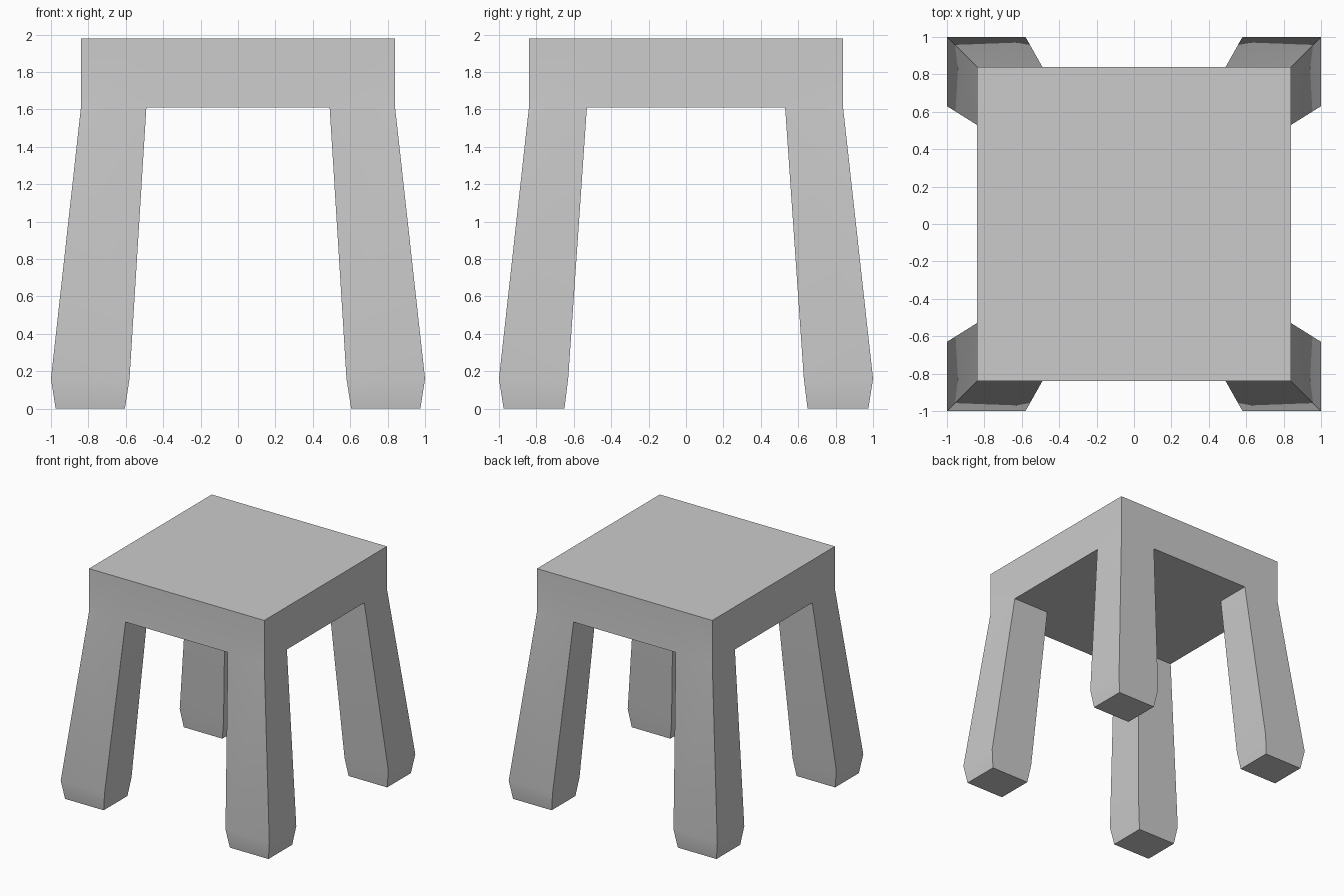
import bpy
import bmesh

if "Cube" in bpy.data.objects:
    bpy.data.objects.remove(bpy.data.objects["Cube"])

SEAT_TOP, SEAT_BOTTOM = 1.98, 1.61
# Leg rings going down: z, inner x, inner y, outer half-width
TOP_RING = (SEAT_BOTTOM, 0.49, 0.53, 0.84)
LEG_RINGS = [(0.16, 0.58, 0.63, 1.00), (0.0, 0.605, 0.65, 0.975)]


def ring_corners(ring, sx, sy):
    """Four corners of one leg's cross-section, in the quadrant (sx, sy)."""
    z, ix, iy, out = ring
    return [(sx * x, sy * y, z) for x, y in ((ix, iy), (out, iy), (out, out), (ix, out))]


bm = bmesh.new()

# Seat slab: a 3 x 3 grid of cells, whose corner cells carry the legs
_, ix, iy, out = TOP_RING
xs, ys = (-out, -ix, ix, out), (-out, -iy, iy, out)
layers = [[[bm.verts.new((x, y, z)) for x in xs] for y in ys]
          for z in (SEAT_BOTTOM, SEAT_TOP)]
low, high = layers
for j in range(3):
    for i in range(3):
        for g in layers:
            if g is high or i == 1 or j == 1:
                bm.faces.new((g[j][i], g[j][i + 1], g[j + 1][i + 1], g[j + 1][i]))
for k in range(3):
    for e in (0, 3):
        bm.faces.new((low[e][k], low[e][k + 1], high[e][k + 1], high[e][k]))
        bm.faces.new((low[k][e], low[k + 1][e], high[k + 1][e], high[k][e]))

# Splayed legs, continuing from the seat corners down to tapered feet
for sx in (-1, 1):
    for sy in (-1, 1):
        cols, rows = ((2, 3) if sx > 0 else (1, 0)), ((2, 3) if sy > 0 else (1, 0))
        prev = [low[rows[b]][cols[a]] for a, b in ((0, 0), (1, 0), (1, 1), (0, 1))]
        for ring in LEG_RINGS:
            cur = [bm.verts.new(c) for c in ring_corners(ring, sx, sy)]
            for k in range(4):
                n = (k + 1) % 4
                bm.faces.new((prev[k], prev[n], cur[n], cur[k]))
            prev = cur
        bm.faces.new(prev)

bmesh.ops.recalc_face_normals(bm, faces=bm.faces)
mesh = bpy.data.meshes.new("stool")
bm.to_mesh(mesh)
bm.free()

# Soft shading across the slight bends, crisp at the corners
stool = bpy.data.objects.new("stool", mesh)
bpy.context.collection.objects.link(stool)
bpy.context.view_layer.objects.active = stool
stool.select_set(True)
bpy.ops.object.shade_smooth_by_angle(angle=0.52)
